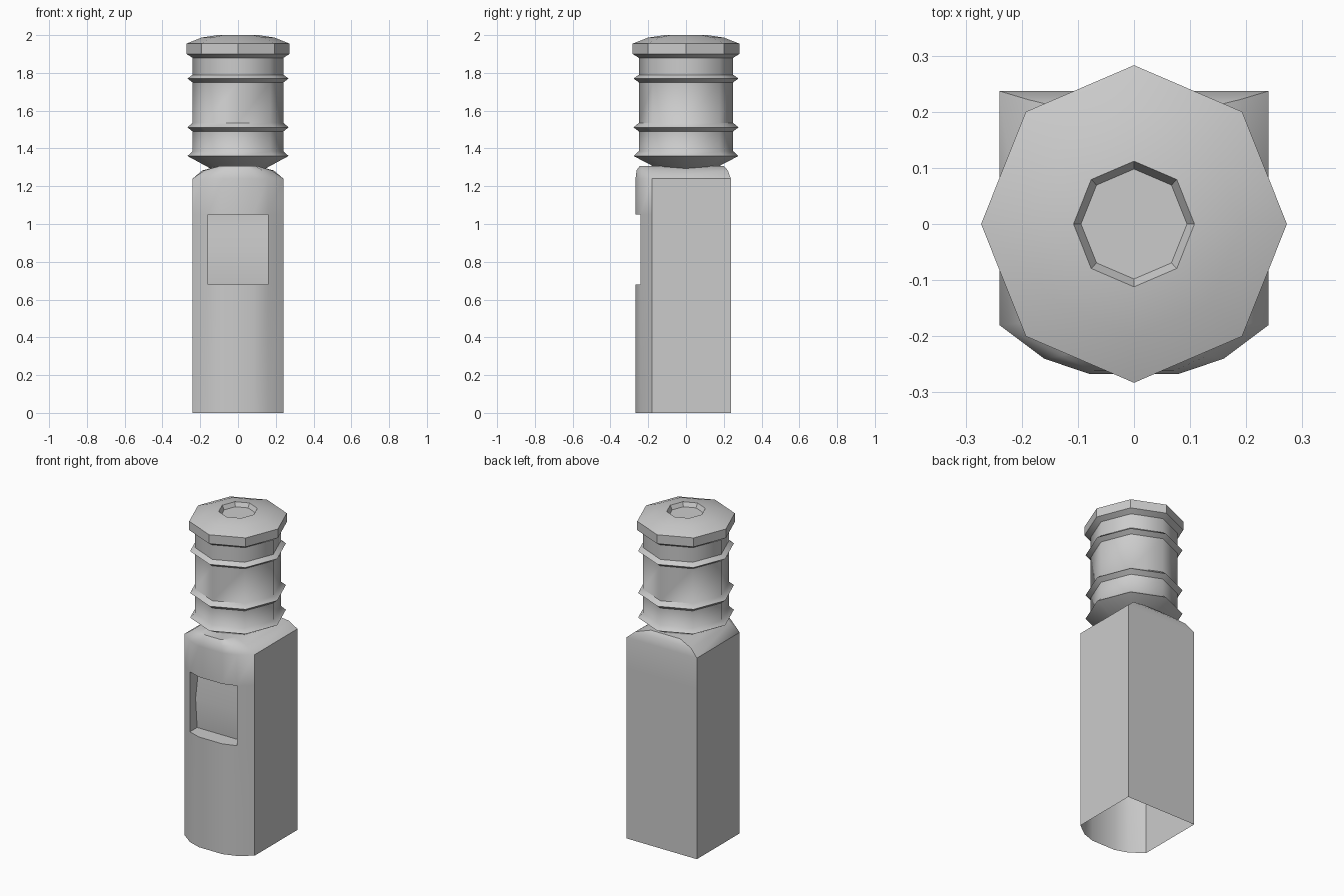
import bpy, math

if "Cube" in bpy.data.objects:
    bpy.data.objects.remove(bpy.data.objects["Cube"])


def make(name, verts, faces, angle):
    me = bpy.data.meshes.new(name)
    me.from_pydata(verts, [], faces)
    me.update()
    ob = bpy.data.objects.new(name, me)
    bpy.context.collection.objects.link(ob)
    bpy.ops.object.select_all(action='DESELECT')
    ob.select_set(True)
    bpy.context.view_layer.objects.active = ob
    bpy.ops.object.shade_smooth_by_angle(angle=math.radians(angle))
    return ob


def lathe(name, profile, angle, n=8, sx=0.963):
    # octagonal rings from bottom to top, closed at both ends
    verts = [(r * sx * math.cos(2 * math.pi * i / n), r * math.sin(2 * math.pi * i / n), z)
             for r, z in profile for i in range(n)]
    faces = [(k * n + i, k * n + (i + 1) % n, (k + 1) * n + (i + 1) % n, (k + 1) * n + i)
             for k in range(len(profile) - 1) for i in range(n)]
    top = (len(profile) - 1) * n
    faces += [tuple(range(n - 1, -1, -1)), tuple(range(top, top + n))]
    return make(name, verts, faces, angle)


# cabinet: bowed-front shell, open underneath, with an opening in the front
outline = [(-.24, -.18), (-.16, -.24), (-.08, -.267), (.08, -.267),
           (.16, -.24), (.24, -.18), (.24, .237), (-.24, .237)]
shoulder = [(-.18, -.175), (-.13, -.235), (-.07, -.262), (.07, -.262),
            (.13, -.235), (.18, -.175), (.19, .222), (-.19, .222)]
crown = [(-.1, -.17), (-.09, -.225), (-.05, -.245), (.05, -.245),
         (.09, -.225), (.1, -.17), (.1, .2), (-.1, .2)]
rings = [(outline, 0), (outline, .68), (outline, 1.05), (outline, 1.24),
         (shoulder, 1.283), (crown, 1.308)]
n = len(outline)
verts = [(x, y, z) for ring, z in rings for x, y in ring]
faces = [(k * n + i, k * n + (i + 1) % n, (k + 1) * n + (i + 1) % n, (k + 1) * n + i)
         for k in range(len(rings) - 1) for i in range(n)
         if not (k == 1 and i in (1, 2, 3))]
faces.append(tuple(range(5 * n, 6 * n)))
make("cabinet", verts, faces, 40)

# tap recess: floor, ceiling, side walls and stepped back panel
back = [(-.17, .68), (-.185, .865), (-.165, .98), (-.165, 1.05)]
verts = [(s * .16, y, z) for y, z in back for s in (-1, 1)]
faces = [(2 * k, 2 * k + 1, 2 * k + 3, 2 * k + 2) for k in range(3)]
verts += [(x, y, z) for z in (.68, 1.05) for x, y in outline[1:5]]
faces += [(8, 9, 10, 11, 1, 0), (6, 7, 15, 14, 13, 12),
          (8, 0, 2, 4, 6, 12), (15, 7, 5, 3, 1, 11)]
make("tap_recess", verts, faces, 20)

# water bottle with three ribs
profile = [(.14, 1.288), (.278, 1.36)]
profile += [(.25, 1.385), (.25, 1.49), (.278, 1.512), (.25, 1.535),
            (.25, 1.75), (.278, 1.77), (.25, 1.79), (.25, 1.885)]
lathe("bottle", profile, 48)

# bottle base cap with a recessed centre
lathe("bottle_cap", [(.25, 1.88), (.283, 1.9), (.283, 1.955), (.2, 1.987),
                     (.112, 2.0), (.098, 1.975)], 30)
